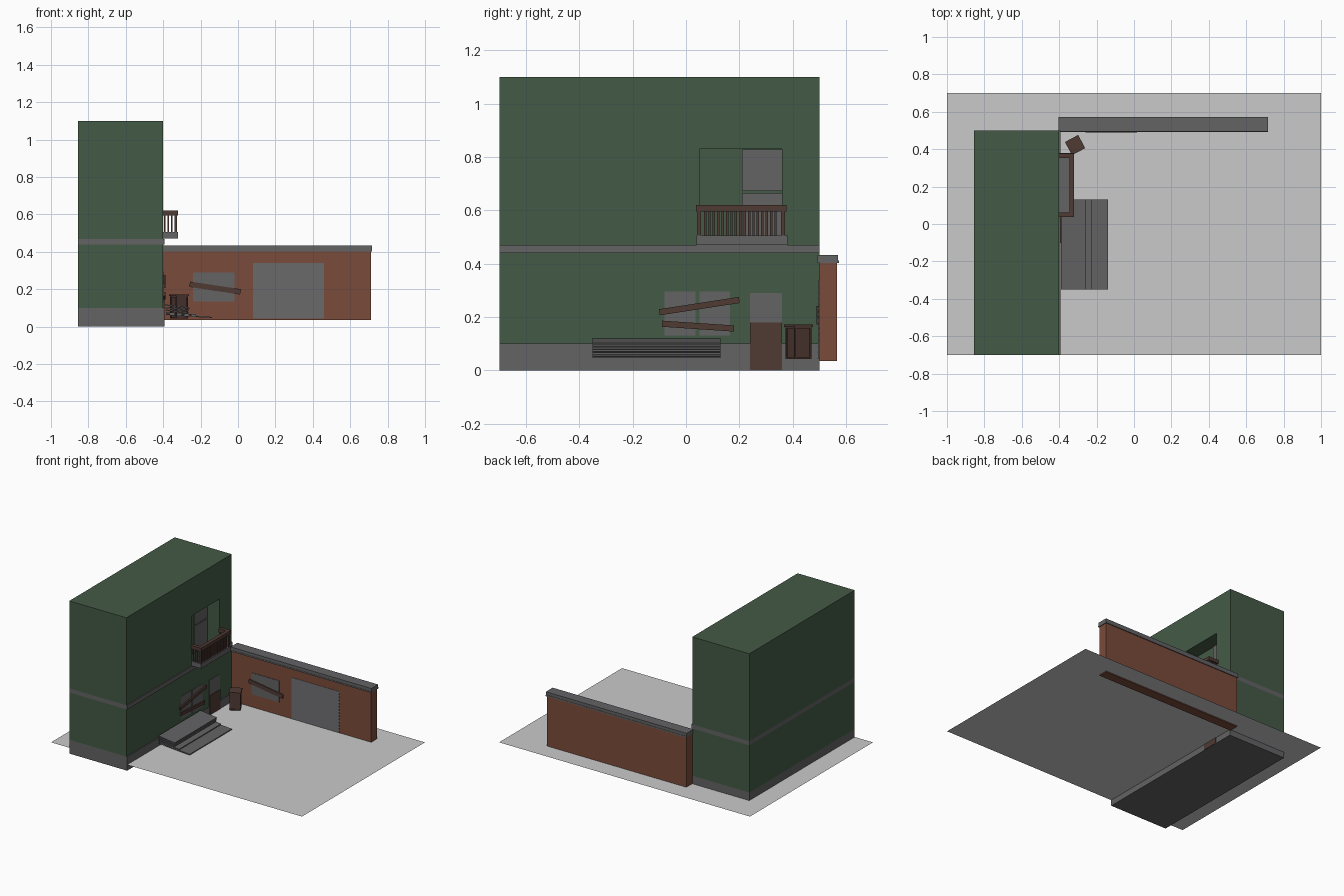
import bpy, bmesh, math
from mathutils import Matrix, Vector

if "Cube" in bpy.data.objects:
    bpy.data.objects.remove(bpy.data.objects["Cube"])


def srgb(r, g, b):
    f = lambda c: (c / 255 / 12.92) if c < 11 else ((c / 255 + 0.055) / 1.055) ** 2.4
    return (f(r), f(g), f(b), 1.0)


def material(name, r, g, b):
    m = bpy.data.materials.new(name)
    m.diffuse_color = srgb(r, g, b)
    m.use_nodes = True
    m.node_tree.nodes["Principled BSDF"].inputs["Base Color"].default_value = m.diffuse_color
    return m


GREEN = material("green_plaster", 68, 90, 70)
GREY = material("stone_grey", 99, 99, 101)
BRICK = material("red_brick", 122, 75, 58)
WOOD = material("dark_wood", 80, 58, 52)
PAVING = material("pale_paving", 202, 202, 202)


def finish(name, bm, *mats):
    bmesh.ops.recalc_face_normals(bm, faces=bm.faces)
    mesh = bpy.data.meshes.new(name)
    bm.to_mesh(mesh)
    bm.free()
    for m in mats:
        mesh.materials.append(m)
    ob = bpy.data.objects.new(name, mesh)
    bpy.context.collection.objects.link(ob)
    return ob


def add_box(bm, x0, x1, y0, y1, z0, z1, rot=None):
    """Add a box; rot turns it about its own centre."""
    mid = Vector(((x0 + x1) / 2, (y0 + y1) / 2, (z0 + z1) / 2))
    mat = Matrix.Translation(mid) @ (rot or Matrix()) @ Matrix.Diagonal((x1 - x0, y1 - y0, z1 - z0, 1))
    return bmesh.ops.create_cube(bm, size=1, matrix=mat)["verts"]


def boxes(name, mat, *dims):
    bm = bmesh.new()
    for d in dims:
        add_box(bm, *d)
    return finish(name, bm, mat)


def prism_y(name, mat, profile, y0, y1):
    """Extrude an (x, z) outline along y."""
    bm = bmesh.new()
    face = bm.faces.new([bm.verts.new((x, y0, z)) for x, z in profile])
    ext = bmesh.ops.extrude_face_region(bm, geom=[face])["geom"]
    bmesh.ops.translate(bm, verts=[v for v in ext if isinstance(v, bmesh.types.BMVert)], vec=(0, y1 - y0, 0))
    return finish(name, bm, mat)


# Paved yard, a single sheet
bm = bmesh.new()
bm.faces.new([bm.verts.new(p) for p in ((-1, -.7, .042), (1, -.7, .042), (1, .7, .042), (-1, .7, .042))])
finish("yard", bm, PAVING)

# House: plinth and string course stand slightly proud of the yard side
L, R, P = -0.855, -0.40, -0.394
house = prism_y("house", GREEN, [(L, 0), (P, 0), (P, .10), (R, .10), (R, .44), (P, .44),
                                 (P, .47), (R, .47), (R, 1.10), (L, 1.10)], -0.70, 0.50)
house.data.materials.append(GREY)
cutter = boxes("recess_cutter", GREEN, (-0.50, -0.3, .05, .36, .471, .83))
cutter.hide_render = True
mod = house.modifiers.new("recess", 'BOOLEAN')
mod.object, mod.operation, mod.solver = cutter, 'DIFFERENCE', 'EXACT'
bpy.context.view_layer.objects.active = house
bpy.ops.object.modifier_apply(modifier="recess")
bpy.data.objects.remove(cutter)
bm = bmesh.new()
bm.from_mesh(house.data)
for z in (.10, .44, .47):
    bmesh.ops.bisect_plane(bm, geom=bm.verts[:] + bm.edges[:] + bm.faces[:], plane_co=(0, 0, z), plane_no=(0, 0, 1))
for f in bm.faces:
    z = f.calc_center_median().z
    f.material_index = 1 if z < .1005 or .4395 < z < .4705 else 0
bm.to_mesh(house.data)
bm.free()

# Balcony door at the back of the recess, two panes
boxes("balcony_door", GREY, (-.5, -.494, .21, .36, .472, .666), (-.5, -.494, .21, .36, .672, .828))

# Balcony slab
boxes("balcony_slab", GREY, (-.40, -.322, .04, .38, .471, .505))

# Balcony railing: U-shaped top rail, corner posts and balusters
bm = bmesh.new()
add_box(bm, -.345, -.32, .037, .377, .595, .62)
for y in (.037, .352):
    add_box(bm, -.40, -.345, y, y + .025, .595, .62)
    add_box(bm, -.34, -.325, y + .005, y + .02, .505, .595)
    for x in (-.395, -.377, -.359):
        add_box(bm, x, x + .008, y + .008, y + .017, .505, .595)
for i in range(17):
    y = .067 + i * .0165
    add_box(bm, -.337, -.328, y, y + .009, .505, .595)
finish("balcony_railing", bm, WOOD)

# Front door: wooden leaf with a glazed top
boxes("front_door", WOOD, (-.40, -.392, .24, .36, .002, .18))
boxes("front_door_glass", GREY, (-.40, -.397, .24, .36, .18, .29))

# House window, two panes, boarded over
boxes("house_window", GREY, (-.402, -.398, -.08, .035, .13, .295), (-.402, -.398, .05, .165, .13, .295))
bm = bmesh.new()
for (y0, z0), (y1, z1) in (((-.10, .218), (.20, .264)), ((-.09, .175), (.18, .157))):
    cy, cz, ln = (y0 + y1) / 2, (z0 + z1) / 2, math.hypot(y1 - y0, z1 - z0)
    turn = Matrix.Rotation(math.atan2(z1 - z0, y1 - y0), 4, 'X')
    add_box(bm, -.398, -.388, cy - ln / 2, cy + ln / 2, cz - .0115, cz + .0115, turn)
finish("house_window_boards", bm, WOOD)

# Pile of leaning sheets against the house
bm = bmesh.new()
for x0, z0, x1, z1 in ((-.39, .116, -.26, .099), (-.388, .102, -.262, .087), (-.386, .088, -.264, .075),
                       (-.384, .074, -.225, .063), (-.384, .066, -.14, .049)):
    cx, cz, ln = (x0 + x1) / 2, (z0 + z1) / 2, math.hypot(x1 - x0, z1 - z0)
    turn = Matrix.Rotation(math.atan2(z0 - z1, x1 - x0), 4, 'Y')
    add_box(bm, cx - ln / 2, cx + ln / 2, -.35, .13, cz - .0035, cz + .0035, turn)
finish("sheet_pile", bm, GREY)

# Yard wall with coping
boxes("yard_wall", BRICK, (-.40, .712, .50, .567, .036, .402))
boxes("wall_coping", GREY, (-.405, .717, .492, .573, .402, .412), (-.405, .717, .494, .571, .412, .433))

# Roller shutter: saw-tooth slats
bm = bmesh.new()
n, z0, z1 = 13, .045, .34
h = (z1 - z0) / n
for i in range(n):
    vs = add_box(bm, .08, .46, .494, .502, z0 + i * h, z0 + (i + 1) * h)
    for v in vs:
        if v.co.y < .498 and v.co.z > z0 + (i + .5) * h:
            v.co.y = .498
finish("roller_shutter", bm, GREY)

# Wall window with one board
boxes("wall_window", GREY, (-.24, -.02, .497, .502, .135, .29))
bm = bmesh.new()
add_box(bm, -.26, .015, .49, .498, .192, .221, Matrix.Rotation(math.radians(8.5), 4, 'Y'))
finish("wall_window_board", bm, WOOD)

# Bin: turned box with sunken side panels and a lid
spot = Matrix.Translation((-.315, .422, 0)) @ Matrix.Rotation(math.radians(28), 4, 'Z')
bm = bmesh.new()
add_box(bm, -.036, .036, -.036, .036, .043, .163)
bm.normal_update()
sides = [f for f in bm.faces if abs(f.normal.z) < .5]
bmesh.ops.inset_individual(bm, faces=sides, thickness=.009, depth=0)
bmesh.ops.inset_individual(bm, faces=sides, thickness=.0005, depth=-.005)
add_box(bm, -.04, .04, -.04, .04, .163, .173)
bm.transform(spot)
finish("bin", bm, WOOD)
